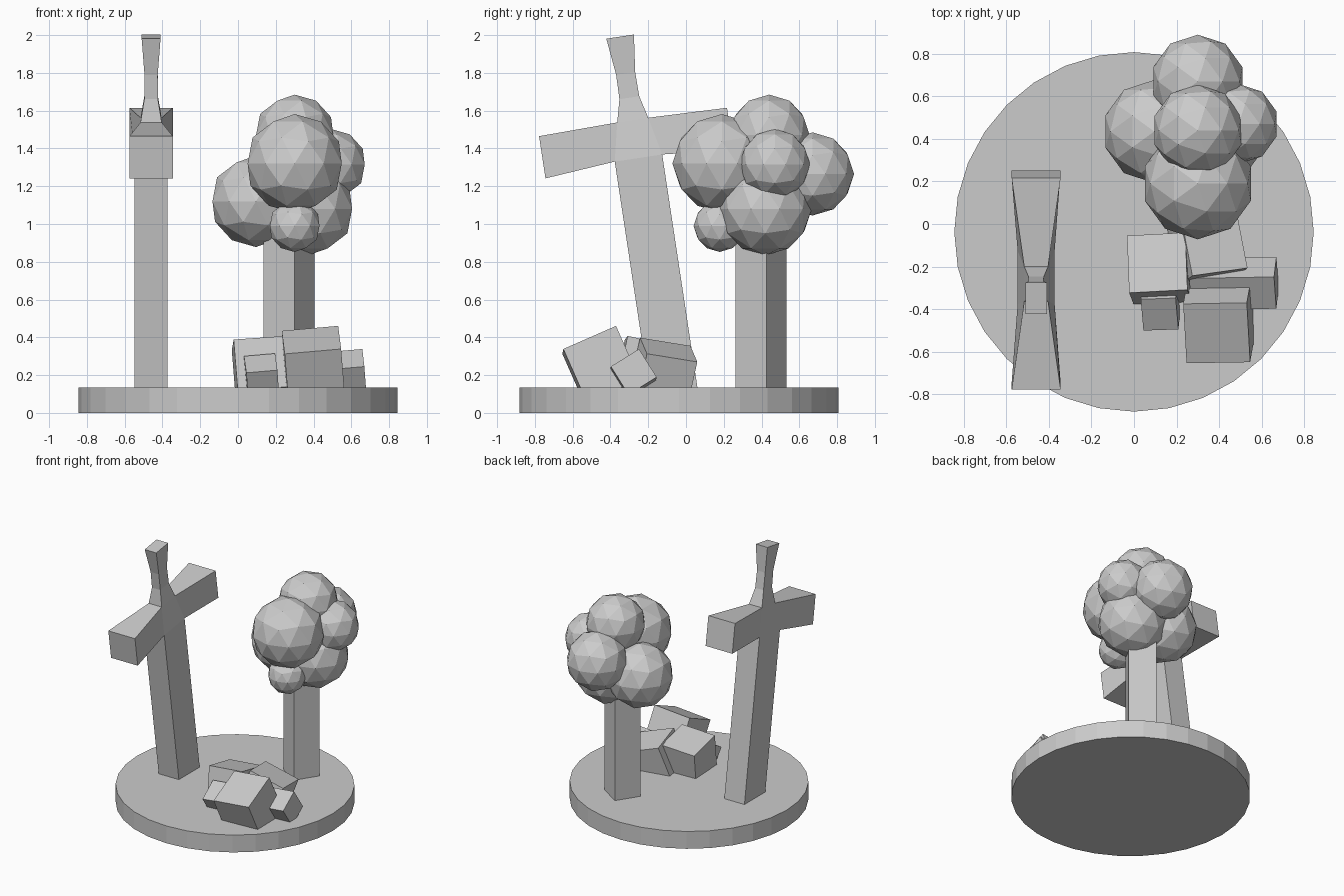
import bpy, bmesh
from math import radians

if "Cube" in bpy.data.objects:
    bpy.data.objects.remove(bpy.data.objects["Cube"])


def mesh_object(name, bm, loc=(0, 0, 0), rot=(0, 0, 0)):
    bmesh.ops.recalc_face_normals(bm, faces=bm.faces[:])
    me = bpy.data.meshes.new(name)
    bm.to_mesh(me)
    bm.free()
    ob = bpy.data.objects.new(name, me)
    ob.location = loc
    ob.rotation_euler = [radians(a) for a in rot]
    bpy.context.collection.objects.link(ob)
    return ob


def box(name, loc, size, rot=(0, 0, 0)):
    bm = bmesh.new()
    bmesh.ops.create_cube(bm, size=1)
    bmesh.ops.scale(bm, vec=size, verts=bm.verts[:])
    return mesh_object(name, bm, loc, rot)


# Round base
bpy.ops.mesh.primitive_cylinder_add(vertices=32, radius=0.845, depth=0.135,
                                    location=(0, -0.037, 0.0675))
bpy.context.object.name = "base"

# Leaning sword: square rings (height, half x, half y) from buried tip to pommel
rings = [(-1.46, 0.087, 0.127), (-0.203, 0.087, 0.127), (0.0, 0.056, 0.083),
         (0.12, 0.036, 0.053), (0.25, 0.035, 0.051), (0.447, 0.05, 0.074)]
corners = [(-1, -1), (1, -1), (1, 1), (-1, 1)]
bm = bmesh.new()
loops = [[bm.verts.new((sx * hx, sy * hy, u)) for sx, sy in corners]
         for u, hx, hy in rings]
bm.faces.new(loops[0])
bm.faces.new(loops[-1])
for r, (lo, hi) in enumerate(zip(loops, loops[1:])):
    for i in range(4):
        j = (i + 1) % 4
        root = [lo[i], lo[j], hi[j], hi[i]]
        if r == 1 and i in (0, 2):
            # Flared crossguard arm grown from the front or back of this block
            end = [bm.verts.new(((1 if v.co.x > 0 else -1) * 0.115,
                                 (-1 if i == 0 else 1) * 0.503,
                                 -0.236 if v in lo else -0.01)) for v in root]
            for k in range(4):
                m = (k + 1) % 4
                bm.faces.new((root[k], root[m], end[m], end[k]))
            bm.faces.new(end)
        else:
            bm.faces.new(root)
mesh_object("sword", bm, (-0.46, -0.282, 1.55), (8.6, 0, 0))

# Tree trunk
box("trunk", (0.27, 0.397, 0.6), (0.196, 0.196, 1.0), (0, 0, 56.9))

# Faceted foliage clumps: x, y, z, radius
clumps = [(0.30, 0.19, 1.32, 0.262), (0.30, 0.44, 1.47, 0.215),
          (0.30, 0.67, 1.265, 0.22), (0.492, 0.47, 1.315, 0.188),
          (0.37, 0.42, 1.08, 0.246), (0.095, 0.435, 1.12, 0.242),
          (0.30, 0.178, 0.99, 0.138)]
for n, (x, y, z, r) in enumerate(clumps):
    bpy.ops.mesh.primitive_ico_sphere_add(subdivisions=2, radius=r, location=(x, y, z))
    bpy.context.object.name = f"foliage_{n + 1}"

# Heap of tumbled stone blocks
stones = [((0.40, -0.45, 0.245), (0.30, 0.305, 0.31), (23.7, -5, 1)),
          ((0.12, -0.21, 0.235), (0.275, 0.275, 0.275), (-12, -4, 3)),
          ((0.34, -0.12, 0.205), (0.275, 0.275, 0.275), (-9.5, 18, 8)),
          ((0.47, -0.28, 0.20), (0.40, 0.176, 0.176), (32, -5, 1)),
          ((0.125, -0.38, 0.19), (0.165, 0.172, 0.172), (31, -5, 2))]
for n, (loc, size, rot) in enumerate(stones):
    box(f"stone_{n + 1}", loc, size, rot)
